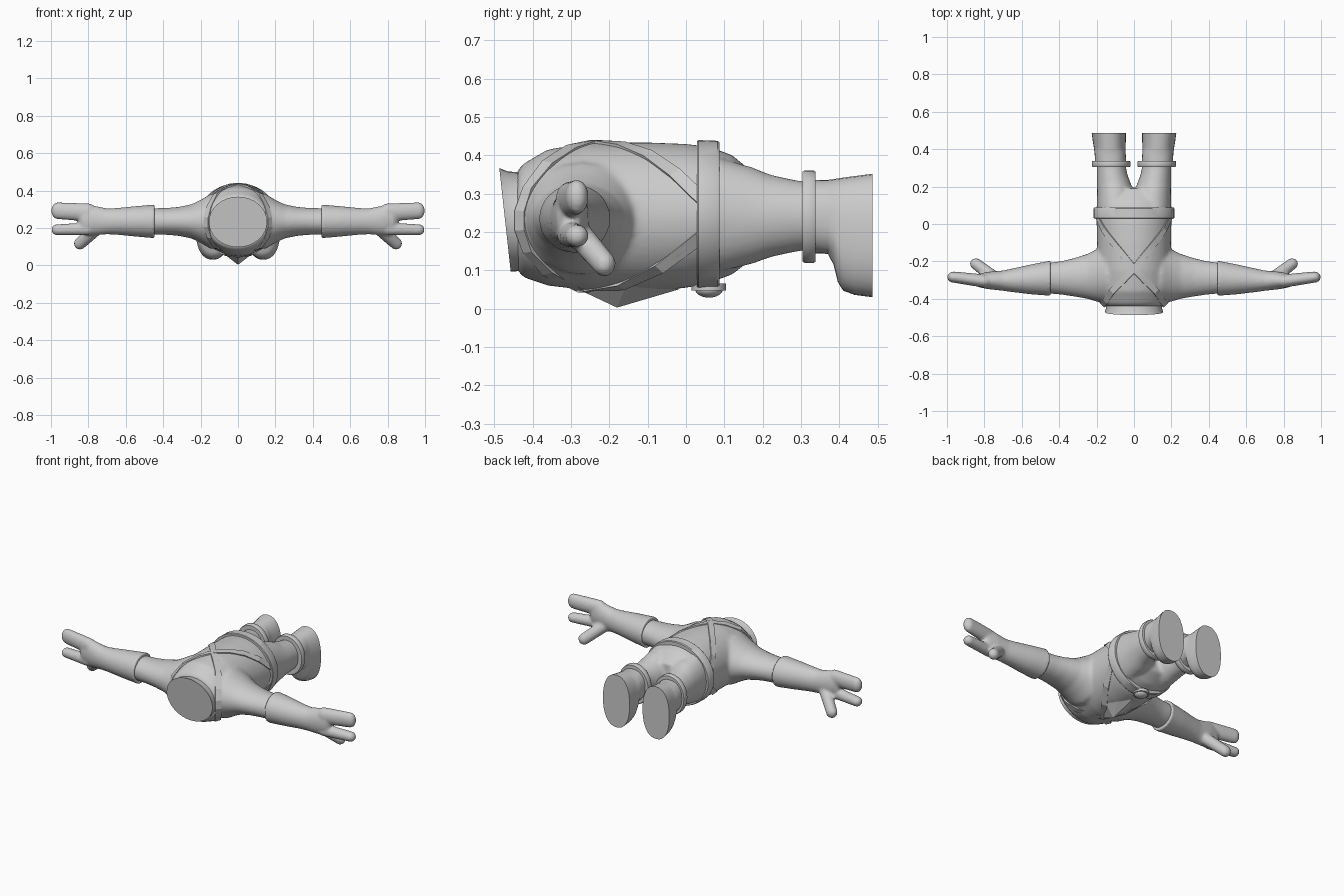
import bpy, bmesh
from math import cos, sin, pi, radians, copysign
from mathutils import Vector, Matrix

if "Cube" in bpy.data.objects:
    bpy.data.objects.remove(bpy.data.objects["Cube"])


def loft(bm, axis, secs, n=32, p=2.0):
    """Closed loft along x or y. Section: (position, a, b, ra, rb); a is the other horizontal axis, b is z."""
    rings = []
    for t, a, b, ra, rb in secs:
        ring = []
        for i in range(n):
            c, s = cos(2 * pi * i / n), sin(2 * pi * i / n)
            u = a + ra * copysign(abs(c) ** (2 / p), c)
            v = b + rb * copysign(abs(s) ** (2 / p), s)
            ring.append(bm.verts.new((t, u, v) if axis == 'x' else (u, t, v)))
        rings.append(ring)
    for r, q in zip(rings, rings[1:]):
        for i in range(n):
            j = (i + 1) % n
            bm.faces.new((r[i], r[j], q[j], q[i]))
    caps = [bm.faces.new(rings[0]), bm.faces.new(rings[-1])]
    bmesh.ops.recalc_face_normals(bm, faces=bm.faces)
    return rings, caps


def capsule(bm, p0, p1, r0, r1):
    """Rounded finger: hull of two flattened spheres."""
    part = bmesh.new()
    for p, r in ((p0, r0), (p1, r1)):
        bmesh.ops.create_uvsphere(part, u_segments=16, v_segments=10, radius=1,
                                  matrix=Matrix.Translation(p) @ Matrix.Diagonal((*r, 1)))
    pts = [v.co.copy() for v in part.verts]
    part.free()
    res = bmesh.ops.convex_hull(bm, input=[bm.verts.new(q) for q in pts])
    bmesh.ops.delete(bm, geom=[g for g in res['geom_interior'] if isinstance(g, bmesh.types.BMVert)],
                     context='VERTS')


def finish(name, bm, mirror=False, voxel=0, smooth=0, angle=35):
    me = bpy.data.meshes.new(name)
    bm.to_mesh(me)
    bm.free()
    ob = bpy.data.objects.new(name, me)
    bpy.context.collection.objects.link(ob)
    bpy.ops.object.select_all(action='DESELECT')
    ob.select_set(True)
    bpy.context.view_layer.objects.active = ob
    bpy.ops.object.shade_smooth_by_angle(angle=radians(angle))
    if mirror:
        m = ob.modifiers.new('mirror', 'MIRROR')
        m.use_mirror_merge = False
    if voxel:
        m = ob.modifiers.new('blend', 'REMESH')
        m.mode = 'VOXEL'
        m.voxel_size = voxel
        m.use_smooth_shade = True
        m = ob.modifiers.new('soften', 'SMOOTH')
        m.iterations = smooth
    return ob


# Body: torso, legs and sleeves blended into one skin
torso = [(-.44, 0, .23, .155, .13), (-.425, 0, .23, .175, .148), (-.36, 0, .238, .19, .178),
         (-.25, 0, .24, .197, .193), (-.1, 0, .24, .197, .194), (0, 0, .242, .2, .188),
         (.06, 0, .245, .202, .178), (.12, 0, .245, .198, .156), (.19, 0, .243, .16, .1)]
bm = bmesh.new()
loft(bm, 'y', torso, 48)
for s in (1, -1):
    loft(bm, 'y', [(.08, .1 * s, .245, .1, .15), (.17, .1 * s, .243, .097, .127),
                   (.22, .108 * s, .242, .09, .108), (.26, .116 * s, .242, .082, .099),
                   (.3, .12 * s, .242, .078, .091), (.34, .122 * s, .242, .078, .091)])
    loft(bm, 'x', [(.05 * s, -.27, .235, .15, .15), (.15 * s, -.27, .235, .155, .145),
                   (.2 * s, -.275, .235, .14, .115), (.25 * s, -.28, .235, .12, .091),
                   (.32 * s, -.285, .235, .103, .077), (.38 * s, -.288, .235, .091, .072),
                   (.47 * s, -.29, .235, .08, .07)])
finish('body', bm, voxel=.01, smooth=6)

# Neck collar with slanted flat end
bm = bmesh.new()
rings, _ = loft(bm, 'y', [(-.42, 0, .225, .155, .13), (-.45, 0, .228, .15, .13),
                          (-.472, 0, .232, .156, .135)], 32)
for ring in rings[1:]:
    for v in ring:
        v.co.y -= (v.co.z - .23) * .11
finish('neck_collar', bm)

# Boots and boot cuffs
bm = bmesh.new()
foot = [(.33, .125, .145, .335, .083), (.37, .127, .143, .336, .083), (.385, .128, .115, .338, .083),
        (.396, .129, .07, .34, .084), (.41, .13, .047, .342, .085), (.44, .132, .036, .346, .088),
        (.486, .135, .03, .352, .091)]
loft(bm, 'y', [(y, x, (lo + hi) / 2, r, (hi - lo) / 2) for y, x, lo, hi, r in foot], p=2.3)
finish('boot', bm, mirror=True, angle=50)
bm = bmesh.new()
loft(bm, 'y', [(.304, .122, .24, .1, .117), (.31, .122, .24, .103, .121),
               (.332, .122, .24, .103, .121), (.338, .122, .24, .1, .117)])
finish('boot_cuff', bm, mirror=True)

# Gloves: flared cuff, palm, two fingers and thumb
bm = bmesh.new()
loft(bm, 'x', [(.446, -.29, .235, .094, .09), (.55, -.296, .235, .08, .081),
               (.65, -.301, .235, .063, .071), (.7, -.303, .235, .054, .069),
               (.78, -.302, .241, .046, .08), (.83, -.302, .246, .036, .08), (.85, -.3, .25, .024, .06)])
capsule(bm, (.8, -.305, .283), (.965, -.284, .292), (.04, .036, .048), (.034, .03, .045))
capsule(bm, (.8, -.305, .195), (.968, -.284, .19), (.034, .033, .035), (.03, .03, .029))
capsule(bm, (.75, -.285, .2), (.845, -.213, .117), (.035, .035, .035), (.033, .03, .033))
finish('glove', bm, mirror=True, voxel=.008, smooth=3)

# Belt and round buckle
bm = bmesh.new()
loft(bm, 'y', [(.029, 0, .246, .213, .191), (.033, 0, .246, .216, .194),
               (.082, 0, .246, .216, .192), (.087, 0, .246, .213, .188)], 40)
finish('belt', bm)
bm = bmesh.new()
bmesh.ops.create_cone(bm, cap_ends=True, segments=24, radius1=.045, radius2=.045, depth=.018,
                      matrix=Matrix.Translation((0, .06, .057)))
bmesh.ops.create_uvsphere(bm, u_segments=24, v_segments=12, radius=1,
                          matrix=Matrix.Translation((0, .06, .05)) @ Matrix.Diagonal((.038, .036, .021, 1)))
finish('belt_buckle', bm)


# Crossed straps: flat bands laid over the torso
def on_torso(y, deg):
    for a, b in zip(torso, torso[1:]):
        if a[0] <= y <= b[0]:
            f = (y - a[0]) / (b[0] - a[0])
            cz, rx, rz = (a[i] + (b[i] - a[i]) * f for i in (2, 3, 4))
            t = radians(deg)
            n = Vector((cos(t), -.9 if y < -.4 else -.3 if y < -.3 else 0, sin(t))).normalized()
            return Vector((rx * cos(t), y, cz + rz * sin(t))), n


path = [(.04, 14), (-.03, 36), (-.1, 56), (-.17, 74), (-.24, 90), (-.3, 107), (-.36, 128), (-.41, 148),
        (-.43, 170), (-.43, 190), (-.41, 212), (-.36, 233), (-.27, 270), (-.17, 292), (-.07, 316), (.04, 342)]
bm = bmesh.new()
pts = [on_torso(*q) for q in path]
rings = []
for i, (p, n) in enumerate(pts):
    tan = pts[min(i + 1, len(pts) - 1)][0] - pts[max(i - 1, 0)][0]
    side = tan.cross(n).normalized() * .017
    rings.append([bm.verts.new(q) for q in (p - side - n * .012, p + side - n * .012,
                                            p + side + n * .007, p - side + n * .007)])
for r, q in zip(rings, rings[1:]):
    for i in range(4):
        j = (i + 1) % 4
        bm.faces.new((r[i], r[j], q[j], q[i]))
bm.faces.new(rings[0])
bm.faces.new(rings[-1])
bmesh.ops.recalc_face_normals(bm, faces=bm.faces)
finish('shoulder_strap', bm, mirror=True, angle=20)

# Faceted chest plate between the straps
bm = bmesh.new()
base = [(0, -.28), (.09, -.15), (.06, -.07), (0, -.02), (-.06, -.07), (-.09, -.15)]
corners = [(x, y, z) for x, y in base for z in (.05 + abs(x) * .25, .09)] + [(0, -.18, .003)]
bmesh.ops.convex_hull(bm, input=[bm.verts.new(c) for c in corners])
finish('chest_plate', bm, angle=10)
